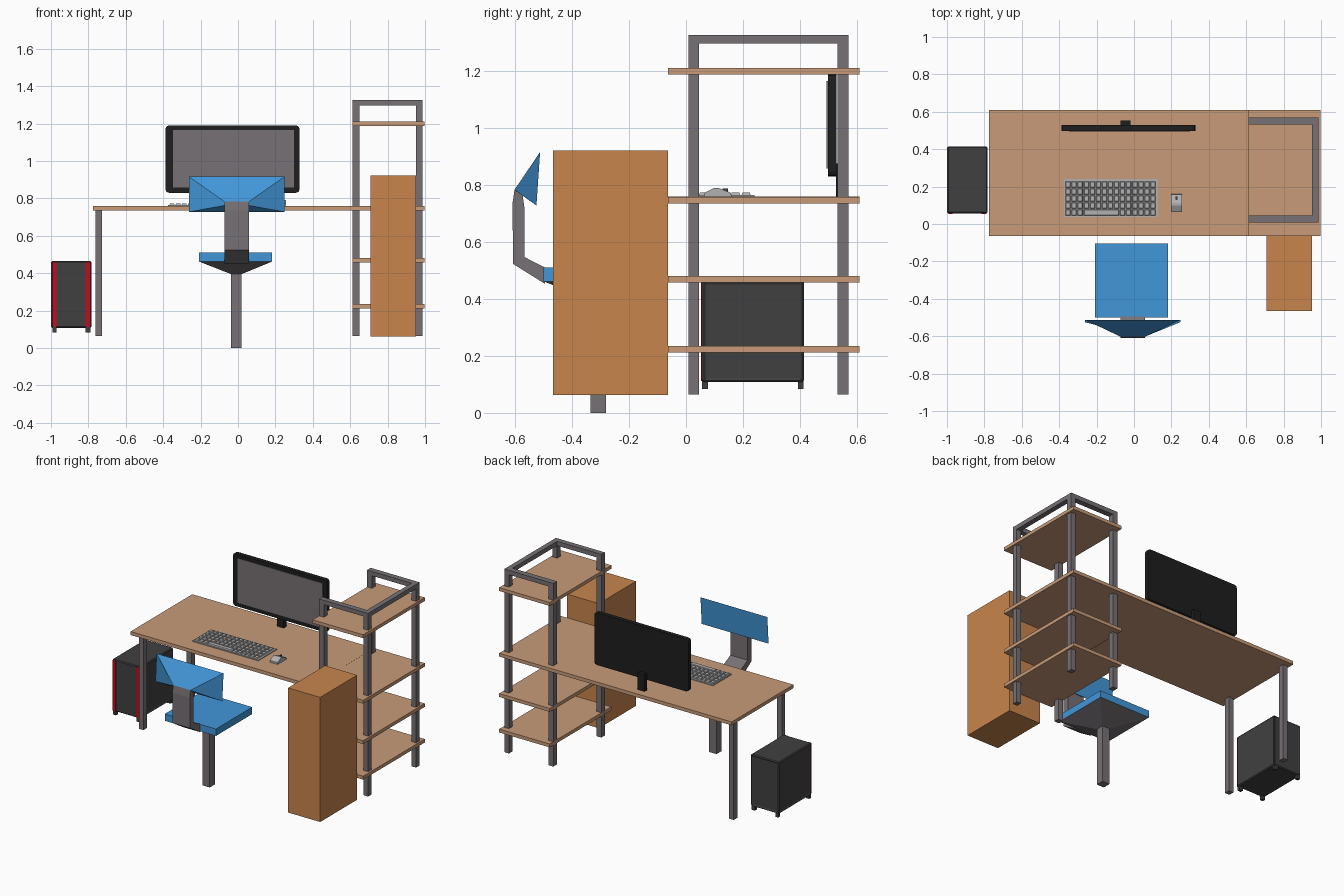
import bpy, bmesh

if "Cube" in bpy.data.objects:
    bpy.data.objects.remove(bpy.data.objects["Cube"])

def material(name, rgb):
    m = bpy.data.materials.new(name)
    m.diffuse_color = (*rgb, 1)
    m.use_nodes = True
    m.node_tree.nodes["Principled BSDF"].inputs["Base Color"].default_value = m.diffuse_color
    return m

WOOD = material("light_wood", (0.578, 0.33, 0.19))
ORANGE = material("orange_wood", (0.578, 0.235, 0.074))
METAL = material("grey_metal", (0.184, 0.165, 0.178))
BLUE = material("blue_fabric", (0.054, 0.31, 0.69))
BLACK = material("black_plastic", (0.013, 0.013, 0.013))
CHARCOAL = material("charcoal", (0.051, 0.051, 0.051))
PALE = material("pale_grey_plastic", (0.44, 0.44, 0.44))
RED = material("red_trim", (0.53, 0.004, 0.014))

def finish(name, bm, *mats):
    bmesh.ops.recalc_face_normals(bm, faces=bm.faces)
    me = bpy.data.meshes.new(name)
    bm.to_mesh(me)
    bm.free()
    for m in mats:
        me.materials.append(m)
    ob = bpy.data.objects.new(name, me)
    bpy.context.collection.objects.link(ob)
    return ob

def add_loft(bm, a, b):
    """Closed solid between two matching outlines."""
    va, vb = [bm.verts.new(p) for p in a], [bm.verts.new(p) for p in b]
    bm.faces.new(va)
    bm.faces.new(vb)
    n = len(a)
    for i in range(n):
        j = (i + 1) % n
        bm.faces.new((va[i], va[j], vb[j], vb[i]))

def rect(x, y, z):
    return [(x[0], y[0], z), (x[1], y[0], z), (x[1], y[1], z), (x[0], y[1], z)]

def add_box(bm, x, y, z):
    add_loft(bm, rect(x, y, z[0]), rect(x, y, z[1]))

def box(name, x, y, z, mat):
    bm = bmesh.new()
    add_box(bm, x, y, z)
    return finish(name, bm, mat)

def loft(name, a, b, mat):
    bm = bmesh.new()
    add_loft(bm, a, b)
    return finish(name, bm, mat)

def prism(name, profile, x, mat):
    """Side profile of (y, z) points extruded across x."""
    return loft(name, [(x[0], *p) for p in profile], [(x[1], *p) for p in profile], mat)

# Desk top and shelves
DEPTH = (-0.063, 0.609)
box("desk_top", (-0.775, 0.613), DEPTH, (0.735, 0.759), WOOD)
for i, z in enumerate((0.212, 0.457, 0.735, 1.187)):
    box(f"shelf_{i + 1}", (0.613, 0.998), DEPTH, (z, z + 0.0235), WOOD)

# Desk legs, shelf posts and the U-shaped top rail
FRONT, BACK = (0.009, 0.046), (0.531, 0.57)
INNER, OUTER = (0.613, 0.649), (0.951, 0.986)
RAIL = (1.297, 1.327)
for side, y in (("front", FRONT), ("back", BACK)):
    box(f"{side}_desk_leg", (-0.763, -0.727), y, (0.065, 0.735), METAL)
    box(f"{side}_inner_post", INNER, y, (0.065, RAIL[0]), METAL)
    box(f"{side}_outer_post", OUTER, y, (0.065, RAIL[0]), METAL)
    box(f"{side}_top_rail", (INNER[0], OUTER[1]), y, RAIL, METAL)
box("side_top_rail", OUTER, (FRONT[1], BACK[0]), RAIL, METAL)

# Cabinet
box("cabinet", (0.708, 0.953), (-0.466, -0.063), (0.062, 0.921), ORANGE)

# Monitor with chamfered corners and an inset screen
bm = bmesh.new()
add_box(bm, (-0.388, 0.329), (0.498, 0.528), (0.83, 1.19))
edges = [e for e in bm.edges if abs(e.verts[0].co.y - e.verts[1].co.y) > 0.01]
bmesh.ops.bevel(bm, geom=edges, offset=0.018, segments=2, profile=0.5, affect='EDGES')
bm.faces.ensure_lookup_table()
front = min(bm.faces, key=lambda f: f.calc_center_median().y)
bmesh.ops.recalc_face_normals(bm, faces=bm.faces)
bmesh.ops.inset_region(bm, faces=[front], thickness=0.006, depth=0)
finish("monitor", bm, BLACK)
box("screen", (-0.348, 0.299), (0.494, 0.5), (0.858, 1.165), METAL)
box("monitor_stand", (-0.072, -0.02), (0.526, 0.554), (0.759, 0.875), BLACK)

# Keyboard with rows of keys
bm = bmesh.new()
add_box(bm, (-0.374, 0.128), (0.038, 0.24), (0.759, 0.765))
x0, x1, y0, pitch = -0.366, 0.12, 0.046, 0.0372
for row in range(5):
    widths = [3, 6, 4] if row == 0 else [1] * 15
    if row == 0:
        widths = [1, 1, 1, 6, 1, 1, 1, 1, 1, 1]
    unit = (x1 - x0) / sum(widths)
    x, y = x0, y0 + row * pitch
    for w in widths:
        a, b, c, d = x, x + w * unit - 0.005, y, y + pitch - 0.005
        add_loft(bm, rect((a, b), (c, d), 0.765),
                 rect((a + 0.003, b - 0.003), (c + 0.003, d - 0.003), 0.773))
        x += w * unit
finish("keyboard", bm, PALE)

# Mouse
prism("mouse", [(0.064, 0.759), (0.064, 0.772), (0.1, 0.79), (0.112, 0.79),
                (0.157, 0.773), (0.16, 0.759)], (0.198, 0.257), PALE)
box("mouse_wheel", (0.223, 0.232), (0.128, 0.148), (0.77, 0.788), CHARCOAL)

# Computer tower with recessed side and back panels
bm = bmesh.new()
add_box(bm, (-0.999, -0.783), (0.057, 0.414), (0.108, 0.465))
bmesh.ops.bevel(bm, geom=bm.edges[:], offset=0.006, segments=1, affect='EDGES')
bmesh.ops.recalc_face_normals(bm, faces=bm.faces)
panels = [f for f in bm.faces if abs(f.normal.x) > 0.99 or f.normal.y > 0.99]
bmesh.ops.inset_individual(bm, faces=panels, thickness=0.012, depth=-0.004)
finish("tower_case", bm, CHARCOAL)
for side, x in (("left", (-0.993, -0.97)), ("right", (-0.815, -0.789))):
    box(f"tower_{side}_stripe", x, (0.053, 0.06), (0.112, 0.461), RED)
    for end, y in (("front", (0.057, 0.077)), ("back", (0.393, 0.413))):
        box(f"tower_{end}_{side}_foot", x, y, (0.083, 0.112), CHARCOAL)

# Chair: seat, tapered underside and column
SX, SY = (-0.208, 0.182), (-0.5, -0.105)
PX, PY = (-0.037, 0.019), (-0.335, -0.28)
box("seat", SX, SY, (0.462, 0.51), BLUE)
loft("seat_support", rect(SX, SY, 0.462), rect(PX, PY, 0.395), METAL)
box("chair_column", PX, PY, (0, 0.395), METAL)

# Chair: bent back arm and flared backrest
AX = (-0.073, 0.059)
prism("back_arm", [(-0.495, 0.453), (-0.607, 0.523), (-0.609, 0.735), (-0.602, 0.783),
                   (-0.573, 0.762), (-0.567, 0.72), (-0.567, 0.547), (-0.495, 0.51)], AX, METAL)

def backrest_outline(x, top, bottom):
    return [(x[0], *top), (x[1], *top), (x[1], *bottom), (x[0], *bottom)]

loft("backrest", backrest_outline(AX, (-0.602, 0.783), (-0.573, 0.762)),
     backrest_outline((-0.262, 0.248), (-0.512, 0.916), (-0.525, 0.728)), BLUE)
